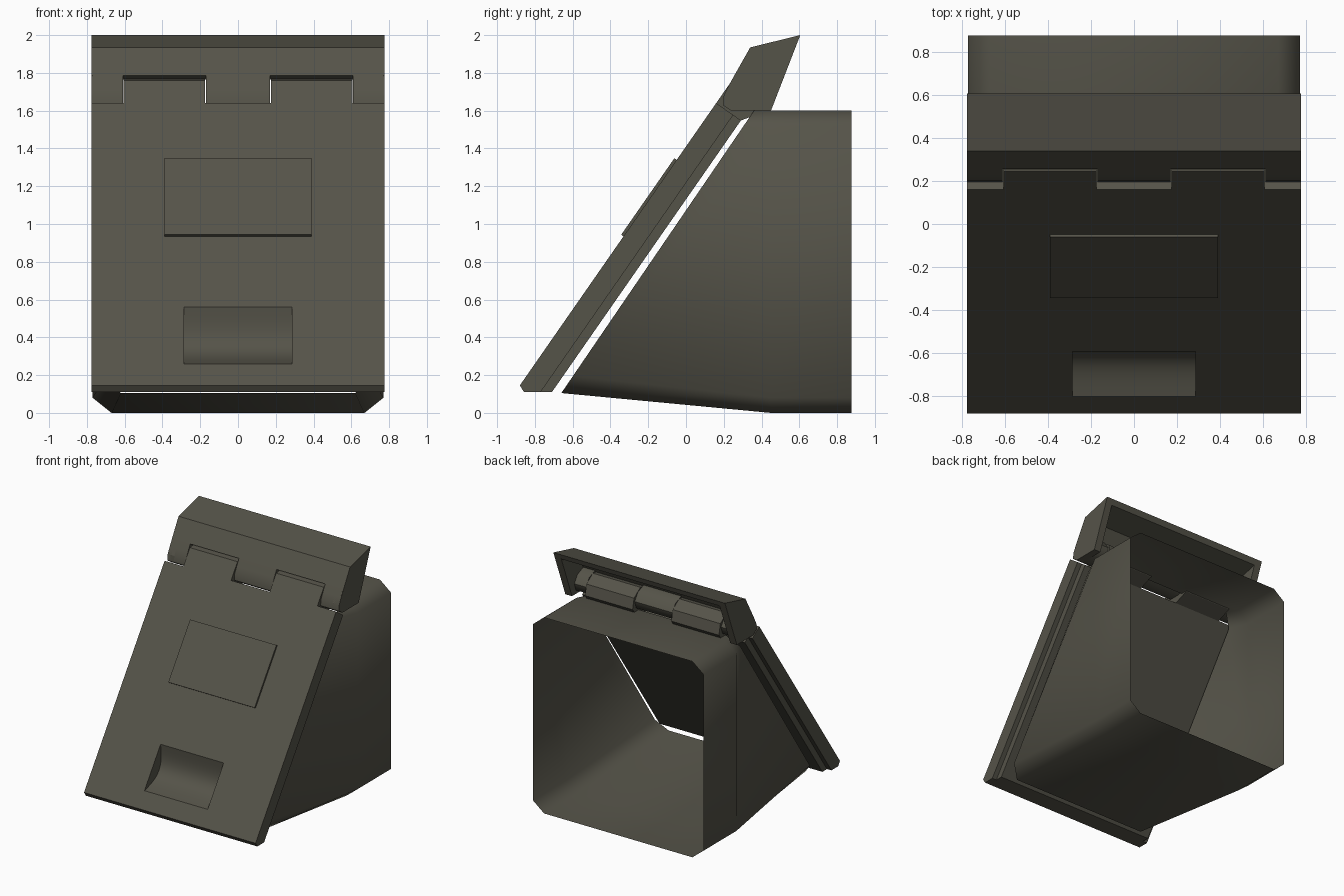
import bpy, bmesh, math

if "Cube" in bpy.data.objects:
    bpy.data.objects.remove(bpy.data.objects["Cube"])

mat = bpy.data.materials.new("olive grey")
mat.diffuse_color = (0.091, 0.087, 0.066, 1)
mat.use_nodes = True
mat.node_tree.nodes["Principled BSDF"].inputs["Base Color"].default_value = mat.diffuse_color


def make(name, verts, faces, smooth=None):
    me = bpy.data.meshes.new(name)
    me.from_pydata(verts, [], faces)
    bm = bmesh.new()
    bm.from_mesh(me)
    bmesh.ops.recalc_face_normals(bm, faces=bm.faces)
    bm.to_mesh(me)
    bm.free()
    me.materials.append(mat)
    ob = bpy.data.objects.new(name, me)
    bpy.context.collection.objects.link(ob)
    if smooth:
        bpy.ops.object.select_all(action='DESELECT')
        ob.select_set(True)
        bpy.context.view_layer.objects.active = ob
        bpy.ops.object.shade_smooth_by_angle(angle=math.radians(smooth))
    return ob


def prism(name, pts, x0, x1, smooth=None):
    """Extrude a side profile of (y, z) points from x0 to x1."""
    n = len(pts)
    verts = [(x, y, z) for x in (x0, x1) for y, z in pts]
    faces = [tuple(range(n)), tuple(range(n, 2 * n))]
    faces += [(i, (i + 1) % n, n + (i + 1) % n, n + i) for i in range(n)]
    return make(name, verts, faces, smooth)


def P(t, d):
    """Point on the door: t up its slope, d depth behind its face."""
    return (-0.88 + 0.571 * t + 0.821 * d, 0.145 + 0.821 * t - 0.571 * d)


# chute body: open sheet with chamfered corners, tapering to the slanted mouth
def ring(w, zb, zt, cx, cz, yb, yt):
    outline = [(w - cx, zb), (w, zb + cz), (w, zt - cz), (w - cx, zt),
               (-w + cx, zt), (-w, zt - cz), (-w, zb + cz), (-w + cx, zb)]
    return [(x, yb + (yt - yb) * (z - zb) / (zt - zb), z) for x, z in outline]

rings = [ring(0.70, 0.105, 1.6, 0.08, 0.09, -0.66, 0.36),
         ring(0.77, 0, 1.6, 0.1, 0.08, 0.45, 0.45),
         ring(0.77, 0, 1.6, 0.1, 0.08, 0.875, 0.875)]
verts = [v for r in rings for v in r]
faces = [(8 * k + i, 8 * k + (i + 1) % 8, 8 * k + 8 + (i + 1) % 8, 8 * k + 8 + i)
         for k in range(2) for i in range(8)]
make("chute_body", verts, faces, 60)

# door: wide front slab and a narrower back slab
TOP = 1.821
door = prism("door_front", [(-0.88, 0.145), P(TOP, 0), P(TOP, 0.11), (-0.77, 0.11), (-0.857, 0.11)],
             -0.775, 0.775)
prism("door_back", [(-0.77, 0.11), P(TOP, 0.11), P(TOP, 0.16), (-0.71, 0.11)], -0.735, 0.735)

# curved finger pull cut into the door
arc = [P(0.14 + 0.365 * i / 12, 0.1 * math.sin(math.pi * i / 12)) for i in range(13)]
cutter = prism("pull_cutter", [P(0.14, -0.05)] + arc + [P(0.505, -0.05)], -0.285, 0.285, 40)
cutter.hide_render = True
mod = door.modifiers.new("pull", 'BOOLEAN')
mod.operation = 'DIFFERENCE'
mod.solver = 'EXACT'
mod.object = cutter
bpy.ops.object.select_all(action='DESELECT')
door.select_set(True)
bpy.context.view_layer.objects.active = door
bpy.ops.object.modifier_apply(modifier="pull")
bpy.data.objects.remove(cutter)
bpy.ops.object.shade_smooth_by_angle(angle=math.radians(30))

# raised label plate
prism("label_plate", [P(0.962, -0.015), P(1.455, -0.015), P(1.455, 0.004), P(0.962, 0.004)], -0.39, 0.39)

# hood: bent shell along the top, open at the back
prism("hood_shell", [(0.255, 1.785), (0.34, 1.935), (0.605, 2.0), (0.587, 1.955),
                     (0.37, 1.9), (0.295, 1.765)], -0.775, 0.775)
knuckle = [(0.255, 1.785), (0.225, 1.73), (0.2, 1.68), (0.195, 1.63), (0.235, 1.602),
           (0.33, 1.602), (0.4, 1.63), (0.42, 1.69), (0.38, 1.75), (0.295, 1.785)]
prism("hood_knuckle_middle", knuckle, -0.17, 0.17, 50)

for s, side in ((-1, "left"), (1, "right")):
    # hinge tabs of the door with eight-sided barrels
    prism("door_hinge_" + side,
          [P(1.8, 0), P(1.968, 0), P(2.033, 0.07), P(2.033, 0.17), P(1.972, 0.235),
           P(1.93, 0.235), P(1.82, 0.16)], s * 0.175, s * 0.605)
    # hood ends
    prism("hood_knuckle_" + side, knuckle, s * 0.61, s * 0.77, 50)
    prism("hood_end_" + side,
          [(0.195, 1.63), (0.2, 1.68), (0.225, 1.73), (0.34, 1.935), (0.605, 2.0), (0.45, 1.6), (0.24, 1.6)],
          s * 0.715, s * 0.775)
